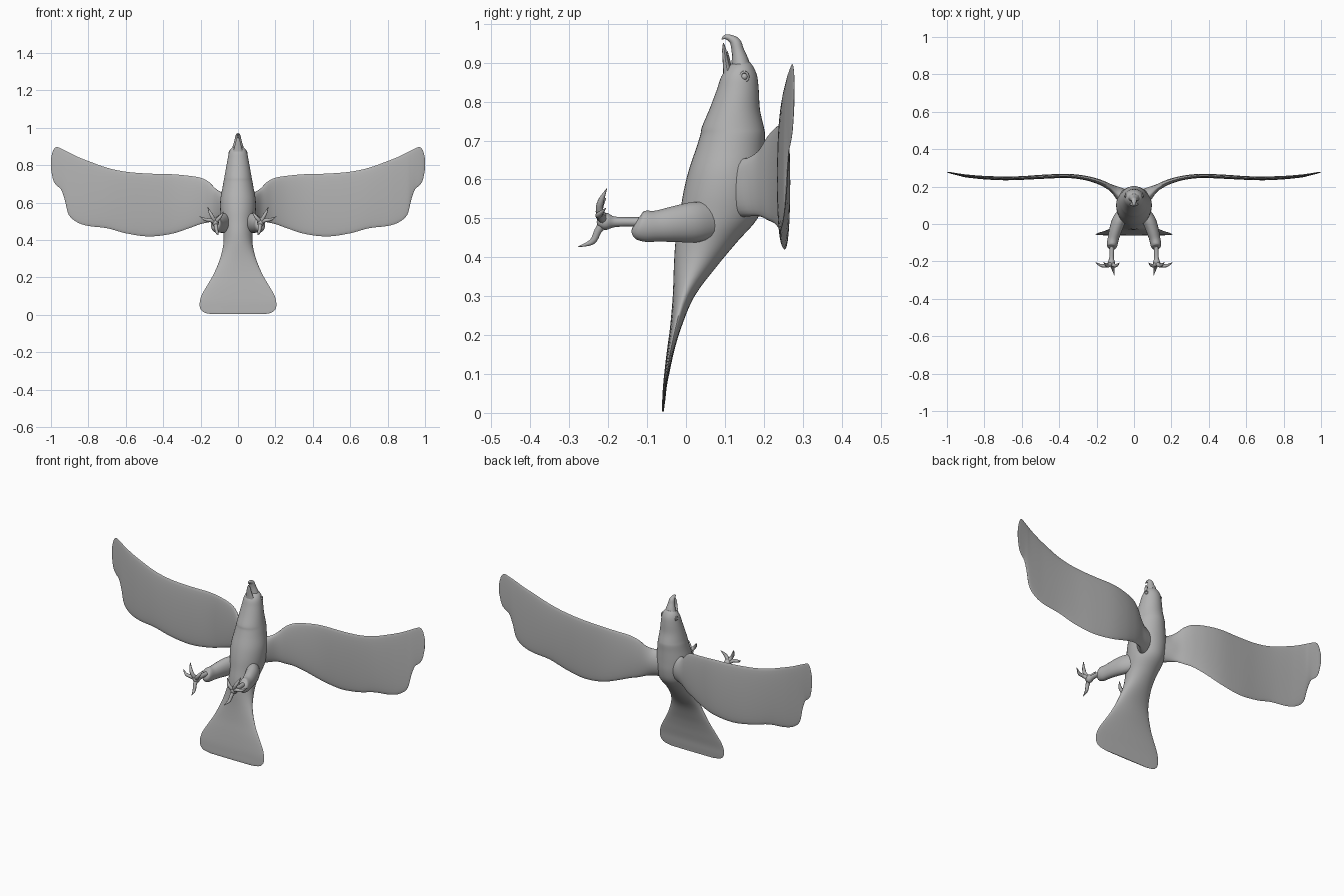
import bpy, bmesh, math
from mathutils import Vector

if "Cube" in bpy.data.objects:
    bpy.data.objects.remove(bpy.data.objects["Cube"], do_unlink=True)

GREY = (0.45, 0.45, 0.45, 1.0)
mat = bpy.data.materials.new("plain grey")
mat.use_nodes = True
mat.diffuse_color = GREY
bsdf = mat.node_tree.nodes["Principled BSDF"]
bsdf.inputs["Base Color"].default_value = GREY
bsdf.inputs["Roughness"].default_value = 0.7


def smooth_rows(rows, steps):
    """Catmull-Rom resampling of a list of number tuples."""
    out = []
    for i in range(len(rows) - 1):
        a, b = rows[max(i - 1, 0)], rows[i]
        c, d = rows[i + 1], rows[min(i + 2, len(rows) - 1)]
        for s in range(steps):
            t = s / steps
            out.append(tuple(
                0.5 * (2 * q + (r - p) * t + (2 * p - 5 * q + 4 * r - w) * t * t
                       + (3 * q - p - 3 * r + w) * t ** 3)
                for p, q, r, w in zip(a, b, c, d)))
    return out + [rows[-1]]


def finish(name, bm, mirror):
    bmesh.ops.recalc_face_normals(bm, faces=bm.faces)
    mesh = bpy.data.meshes.new(name)
    bm.to_mesh(mesh)
    bm.free()
    mesh.materials.append(mat)
    obj = bpy.data.objects.new(name, mesh)
    bpy.context.collection.objects.link(obj)
    bpy.ops.object.select_all(action='DESELECT')
    obj.select_set(True)
    bpy.context.view_layer.objects.active = obj
    bpy.ops.object.shade_smooth_by_angle(angle=math.radians(50))
    if mirror:
        obj.modifiers.new("mirror", 'MIRROR').use_mirror_merge = False
    return obj


def loft(name, rings, mirror=False):
    """Skin closed rings of points and cap both ends."""
    bm = bmesh.new()
    vs = [[bm.verts.new(p) for p in ring] for ring in rings]
    n = len(vs[0])
    for a, b in zip(vs, vs[1:]):
        for i in range(n):
            j = (i + 1) % n
            bm.faces.new((a[i], a[j], b[j], b[i]))
    bm.faces.new(vs[0])
    bm.faces.new(vs[-1])
    return finish(name, bm, mirror)


def angles(n):
    return [2 * math.pi * i / n for i in range(n)]


def tube(name, rows, mirror=False, n=12, steps=4):
    """Sweep along rows of (x, y, z, side radius, other radius)."""
    rows = smooth_rows(rows, steps)
    pts = [Vector(r[:3]) for r in rows]
    rings = []
    for i, r in enumerate(rows):
        t = (pts[min(i + 1, len(pts) - 1)] - pts[max(i - 1, 0)]).normalized()
        side = (Vector((1, 0, 0)) - t * t.x).normalized()
        up = t.cross(side)
        rings.append([pts[i] + side * math.cos(a) * max(r[3], 0.0006)
                      + up * math.sin(a) * max(r[4], 0.0006) for a in angles(n)])
    return loft(name, rings, mirror)


# Body and fanned tail: z, front y, back y, half width
body = [
    (0.003, -0.061, -0.057, 0.135), (0.012, -0.062, -0.056, 0.180),
    (0.035, -0.061, -0.053, 0.202), (0.07, -0.059, -0.049, 0.204),
    (0.11, -0.055, -0.041, 0.192), (0.16, -0.049, -0.030, 0.163),
    (0.22, -0.041, -0.012, 0.129), (0.30, -0.034, 0.022, 0.096),
    (0.38, -0.031, 0.082, 0.078), (0.44, -0.027, 0.132, 0.078),
    (0.50, -0.017, 0.184, 0.088), (0.56, -0.008, 0.200, 0.095),
    (0.62, 0.006, 0.202, 0.094), (0.68, 0.026, 0.202, 0.083),
    (0.715, 0.037, 0.203, 0.077), (0.735, 0.041, 0.200, 0.073),
    (0.78, 0.060, 0.190, 0.065), (0.83, 0.079, 0.187, 0.056),
    (0.865, 0.091, 0.183, 0.049), (0.888, 0.108, 0.174, 0.038),
    (0.902, 0.124, 0.164, 0.022)]
rings = []
for z, yf, yb, hw in smooth_rows(body, 4):
    cy, ry = (yf + yb) / 2, (yb - yf) / 2
    rings.append([(hw * math.cos(a), cy + ry * math.sin(a), z) for a in angles(36)])
loft("body", rings)

# Wings: x, lower z, upper z, middle y, half thickness
wing = [
    (0.04, 0.50, 0.66, 0.125, 0.060), (0.085, 0.505, 0.655, 0.160, 0.040),
    (0.12, 0.505, 0.675, 0.190, 0.022), (0.155, 0.495, 0.710, 0.211, 0.017),
    (0.20, 0.485, 0.733, 0.230, 0.014), (0.27, 0.460, 0.744, 0.248, 0.012),
    (0.36, 0.432, 0.752, 0.257, 0.011), (0.48, 0.419, 0.755, 0.253, 0.011),
    (0.60, 0.436, 0.765, 0.246, 0.010), (0.70, 0.463, 0.786, 0.244, 0.010),
    (0.80, 0.475, 0.822, 0.248, 0.009), (0.86, 0.495, 0.846, 0.253, 0.008),
    (0.905, 0.535, 0.868, 0.258, 0.007), (0.925, 0.610, 0.878, 0.262, 0.006),
    (0.945, 0.668, 0.888, 0.266, 0.005), (0.97, 0.692, 0.897, 0.271, 0.004),
    (0.988, 0.720, 0.880, 0.275, 0.003), (1.0, 0.780, 0.835, 0.278, 0.001)]
rings = []
for x, lo, hi, y, th in smooth_rows(wing, 4):
    cz, rz = (lo + hi) / 2, (hi - lo) / 2
    lean = 0.025 * min(1, max(0, x - 0.5) * 2)     # outer wing tips lean back
    rings.append([(x, y + th * math.sin(a) + lean * math.cos(a) * rz, cz + rz * math.cos(a))
                  for a in angles(28)])
loft("wing", rings, mirror=True)

# Beak, open, with the upper half hooked forward
tube("upper_beak", [
    (0, 0.143, 0.875, 0.036, 0.028), (0, 0.139, 0.905, 0.027, 0.022),
    (0, 0.133, 0.932, 0.019, 0.016), (0, 0.127, 0.952, 0.015, 0.014),
    (0, 0.114, 0.963, 0.011, 0.009), (0, 0.101, 0.966, 0.006, 0.006),
    (0, 0.092, 0.960, 0.001, 0.001)])
tube("lower_beak", [
    (0, 0.112, 0.850, 0.034, 0.018), (0, 0.106, 0.880, 0.024, 0.011),
    (0, 0.101, 0.910, 0.016, 0.007), (0, 0.098, 0.935, 0.010, 0.005),
    (0, 0.096, 0.951, 0.002, 0.001)])
tube("tongue", [
    (0, 0.118, 0.870, 0.012, 0.004), (0, 0.111, 0.905, 0.009, 0.003),
    (0, 0.106, 0.930, 0.002, 0.001)])

# Eyes with a raised rim
bm = bmesh.new()
bmesh.ops.create_uvsphere(bm, u_segments=16, v_segments=10, radius=0.009)
bmesh.ops.translate(bm, verts=bm.verts, vec=(0.043, 0.150, 0.864))
finish("eye", bm, True)
rings = []
for a in angles(20) + [0.0]:
    rings.append([(0.0455 + 0.003 * math.sin(b),
                   0.150 + (0.010 + 0.003 * math.cos(b)) * math.cos(a),
                   0.864 + (0.012 + 0.003 * math.cos(b)) * math.sin(a)) for b in angles(8)])
loft("eye_rim", rings, mirror=True)

# Feathered thighs ending in a cuff, then bare shanks
tube("thigh", [
    (0.055, 0.065, 0.495, 0.030, 0.048), (0.080, 0.020, 0.490, 0.036, 0.052),
    (0.098, -0.030, 0.485, 0.034, 0.046), (0.110, -0.075, 0.480, 0.030, 0.040),
    (0.116, -0.105, 0.480, 0.029, 0.040), (0.118, -0.122, 0.484, 0.025, 0.035),
    (0.119, -0.130, 0.488, 0.013, 0.018)], mirror=True, n=20)
tube("shank", [
    (0.117, -0.110, 0.490, 0.013, 0.013), (0.119, -0.150, 0.491, 0.012, 0.012),
    (0.120, -0.185, 0.491, 0.013, 0.014), (0.121, -0.205, 0.492, 0.019, 0.022),
    (0.121, -0.222, 0.494, 0.013, 0.016), (0.121, -0.229, 0.495, 0.004, 0.005)], mirror=True)

# Toes with curved claws: middle joint, claw base, claw tip
TOES = {
    "outer_toe": ((0.148, -0.222, 0.506), (0.176, -0.222, 0.510), (0.205, -0.206, 0.526)),
    "middle_toe": ((0.136, -0.222, 0.522), (0.149, -0.218, 0.546), (0.162, -0.204, 0.576)),
    "inner_toe": ((0.106, -0.222, 0.512), (0.092, -0.220, 0.530), (0.077, -0.206, 0.552)),
    "hind_toe": ((0.117, -0.226, 0.468), (0.112, -0.241, 0.440), (0.104, -0.277, 0.427))}
for name, (mid, base, tip) in TOES.items():
    tube(name, [(0.121, -0.208, 0.493, 0.013, 0.013), (*mid, 0.010, 0.010),
                (*base, 0.008, 0.008), (*tip, 0.001, 0.001)], mirror=True, n=10)
